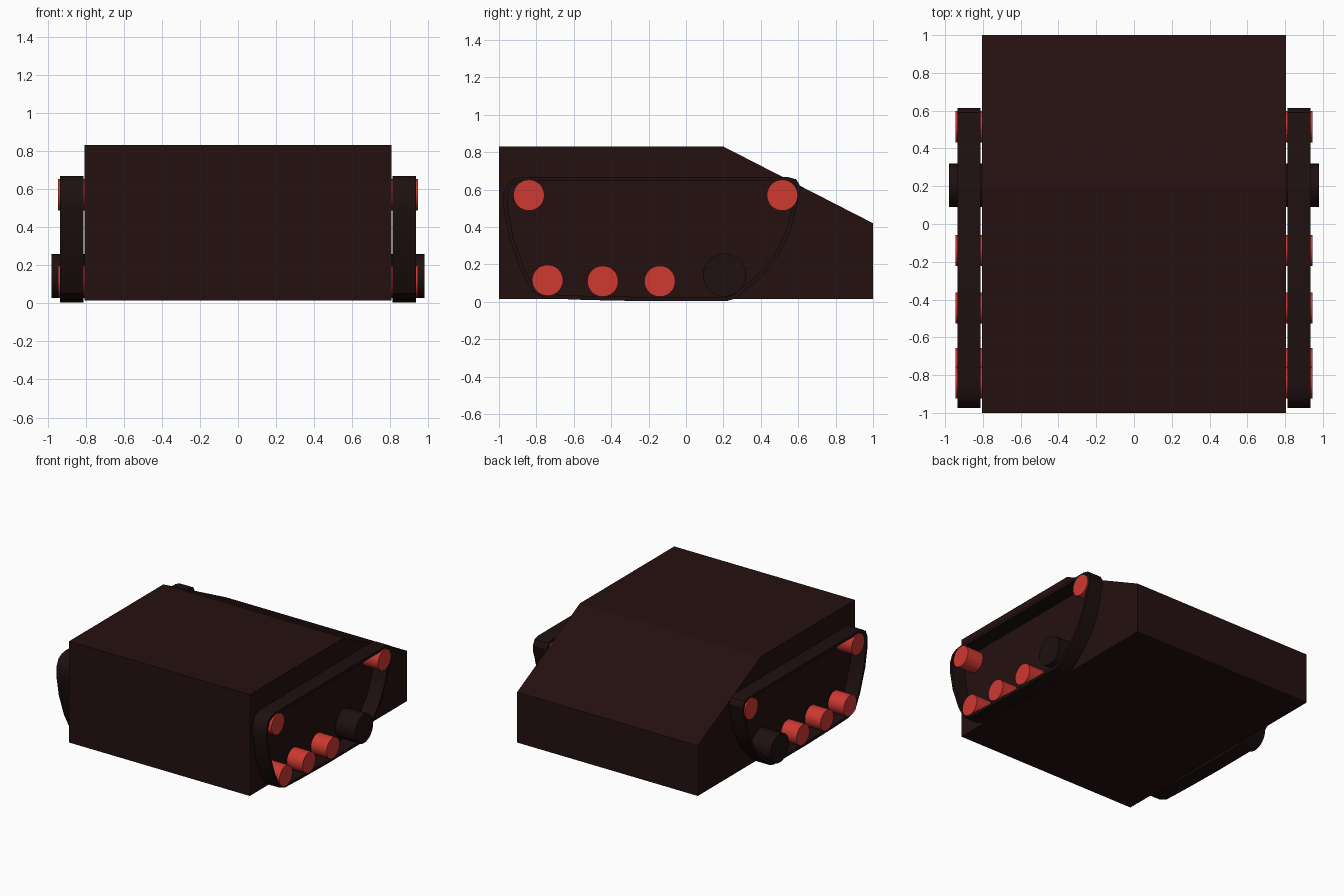
import bpy, bmesh
from math import pi
from mathutils import Vector

cube = bpy.data.objects.get("Cube")
if cube:
    bpy.data.objects.remove(cube, do_unlink=True)


def material(name, rgb):
    m = bpy.data.materials.new(name)
    m.use_nodes = True
    m.diffuse_color = (*rgb, 1)
    bsdf = next(n for n in m.node_tree.nodes if n.type == 'BSDF_PRINCIPLED')
    bsdf.inputs["Base Color"].default_value = (*rgb, 1)
    return m


HULL = material("dark maroon", (0.018, 0.005, 0.005))
TRACK = material("near black", (0.013, 0.005, 0.005))
RED = material("red", (0.62, 0.04, 0.031))


def extrude_profile(name, rings, x0, x1, mat):
    """Extrude a (y, z) outline along x; a second ring makes it a hollow loop."""
    bm = bmesh.new()
    ends = [[[bm.verts.new((x, y, z)) for y, z in ring] for ring in rings]
            for x in (x0, x1)]
    n = len(rings[0])
    for i in range(n):
        j = (i + 1) % n
        for k in range(len(rings)):
            a, b = ends[0][k], ends[1][k]
            bm.faces.new((a[i], a[j], b[j], b[i]))
        if len(rings) == 2:
            for outer, inner in ends:
                bm.faces.new((outer[i], outer[j], inner[j], inner[i]))
    if len(rings) == 1:
        for end in ends:
            bm.faces.new(end[0])
    bmesh.ops.recalc_face_normals(bm, faces=bm.faces)
    me = bpy.data.meshes.new(name)
    bm.to_mesh(me)
    bm.free()
    me.materials.append(mat)
    ob = bpy.data.objects.new(name, me)
    bpy.context.collection.objects.link(ob)
    return ob


def smooth(ob):
    bpy.ops.object.select_all(action='DESELECT')
    ob.select_set(True)
    bpy.context.view_layer.objects.active = ob
    bpy.ops.object.shade_smooth_by_angle(angle=0.6)


def wheel(name, side, y, z, radius, x_out, mat):
    x_in = 0.79
    bpy.ops.mesh.primitive_cylinder_add(
        vertices=32, radius=radius, depth=x_out - x_in,
        location=(side * (x_in + x_out) / 2, y, z), rotation=(0, pi / 2, 0))
    ob = bpy.context.object
    ob.name = name
    ob.data.materials.append(mat)
    smooth(ob)


def inset(ring, d):
    """Shift a clockwise (y, z) ring inward by d."""
    out = []
    for i, p in enumerate(ring):
        t = (Vector(ring[(i + 1) % len(ring)]) - Vector(ring[i - 1])).normalized()
        out.append((p[0] + t.y * d, p[1] - t.x * d))
    return out


# Hull with sloped rear deck
hull = [(-1, 0.015), (-1, 0.83), (0.2, 0.83), (1, 0.42), (1, 0.015)]
extrude_profile("hull", [hull], -0.805, 0.805, HULL)

# Track belts and their wheels
belt = [(-0.86, 0.668), (0.54, 0.668), (0.59, 0.655), (0.615, 0.61), (0.6, 0.54),
        (0.555, 0.37), (0.49, 0.24), (0.4, 0.13), (0.27, 0.02), (0.22, 0.004),
        (-0.2, 0.003), (-0.54, 0.01), (-0.74, 0.018), (-0.82, 0.05), (-0.88, 0.16),
        (-0.945, 0.34), (-0.975, 0.5), (-0.975, 0.58), (-0.95, 0.635), (-0.91, 0.66)]
road_wheels = [(-0.84, 0.57), (0.515, 0.57), (-0.74, 0.115), (-0.445, 0.11), (-0.14, 0.11)]
for side, label in ((1, "left"), (-1, "right")):
    ob = extrude_profile(label + "_track_belt", [belt, inset(belt, 0.022)],
                         side * 0.812, side * 0.935, TRACK)
    smooth(ob)
    for i, (y, z) in enumerate(road_wheels):
        wheel(f"{label}_road_wheel_{i + 1}", side, y, z, 0.083, 0.945, RED)
    wheel(label + "_drive_wheel", side, 0.205, 0.143, 0.115, 0.98, TRACK)
